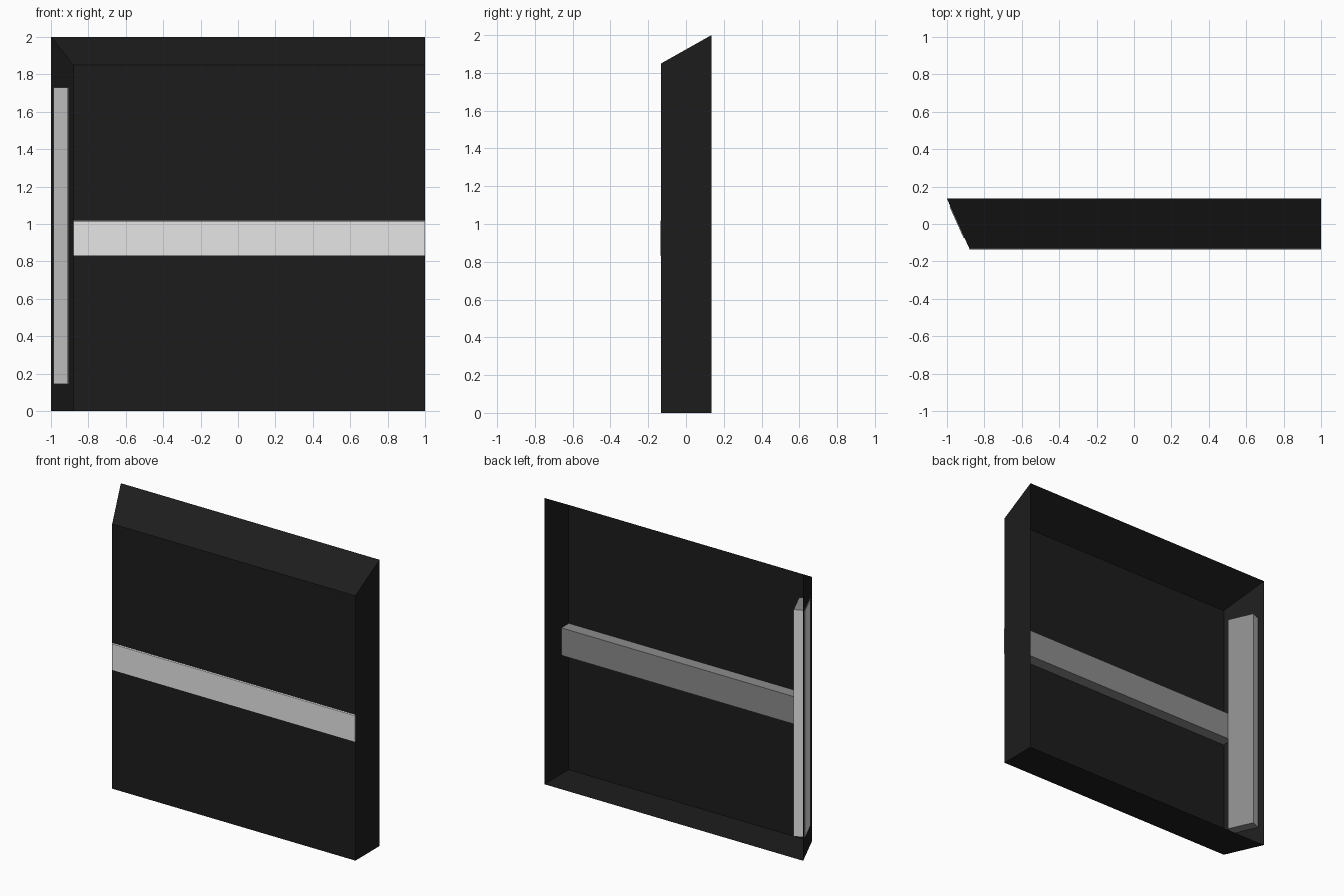
import bpy, math
from mathutils import Matrix, Vector

if "Cube" in bpy.data.objects:
    bpy.data.objects.remove(bpy.data.objects["Cube"])


def material(name, value):
    m = bpy.data.materials.new(name)
    m.diffuse_color = (value, value, value, 1)
    m.use_nodes = True
    m.node_tree.nodes["Principled BSDF"].inputs["Base Color"].default_value = m.diffuse_color
    return m


dark = material("charcoal", 0.012)
light = material("pale_grey", 0.79)
mid = material("mid_grey", 0.265)


def mesh_object(name, verts, faces, mats):
    me = bpy.data.meshes.new(name)
    me.from_pydata(verts, [], faces)
    for m in mats:
        me.materials.append(m)
    ob = bpy.data.objects.new(name, me)
    bpy.context.collection.objects.link(ob)
    return ob


# faces in order: front, back, left, right, top, bottom
BOX = [(0, 1, 5, 4), (2, 3, 7, 6), (3, 0, 4, 7), (1, 2, 6, 5), (4, 5, 6, 7), (3, 2, 1, 0)]


def box(name, size, mats, matrix):
    x, y, z = (s / 2 for s in size)
    verts = [matrix @ Vector((a * x, b * y, c * z)) for c in (-1, 1)
             for a, b in ((-1, -1), (1, -1), (1, 1), (-1, 1))]
    return mesh_object(name, verts, BOX, mats)


# panel shell, open at the back, with slanted left side and top
FRONT, BACK = -0.132, 0.135
shell = [(-0.88, FRONT, 0), (1, FRONT, 0), (1, BACK, 0), (-1, BACK, 0),
         (-0.88, FRONT, 1.85), (1, FRONT, 1.85), (1, BACK, 2), (-1, BACK, 2)]
mesh_object("panel_shell", shell, [f for f in BOX if f != BOX[1]], [dark])

# horizontal bar: grey body inside, pale plate showing through the front
box("bar_body", (1.876, 0.082, 0.192), [mid], Matrix.Translation((0.06, -0.09, 0.927)))
plate = box("bar_front_plate", (1.878, 0.007, 0.19), [light],
            Matrix.Translation((0.06, -0.1335, 0.927)))
for i in (4, 5):  # chamfered upper edge
    plate.data.vertices[i].co.z -= 0.008

# vertical strip passing through the slanted left side, grey on its inner face and ends
along = Vector((-0.12, BACK - FRONT, 0)).normalized()
inward = Vector((along.y, -along.x, 0))
centre = Vector((-0.95, 0.0238, 0.937)) + inward * 0.032 - along * 0.014
turn = Matrix.Rotation(math.atan2(inward.y, inward.x), 4, "Z")
strip = box("side_strip", (0.074, 0.186, 1.585), [light, mid],
            Matrix.Translation(centre) @ turn)
for p in strip.data.polygons:
    if p.normal.dot(inward) > 0.9 or abs(p.normal.z) > 0.9:
        p.material_index = 1
